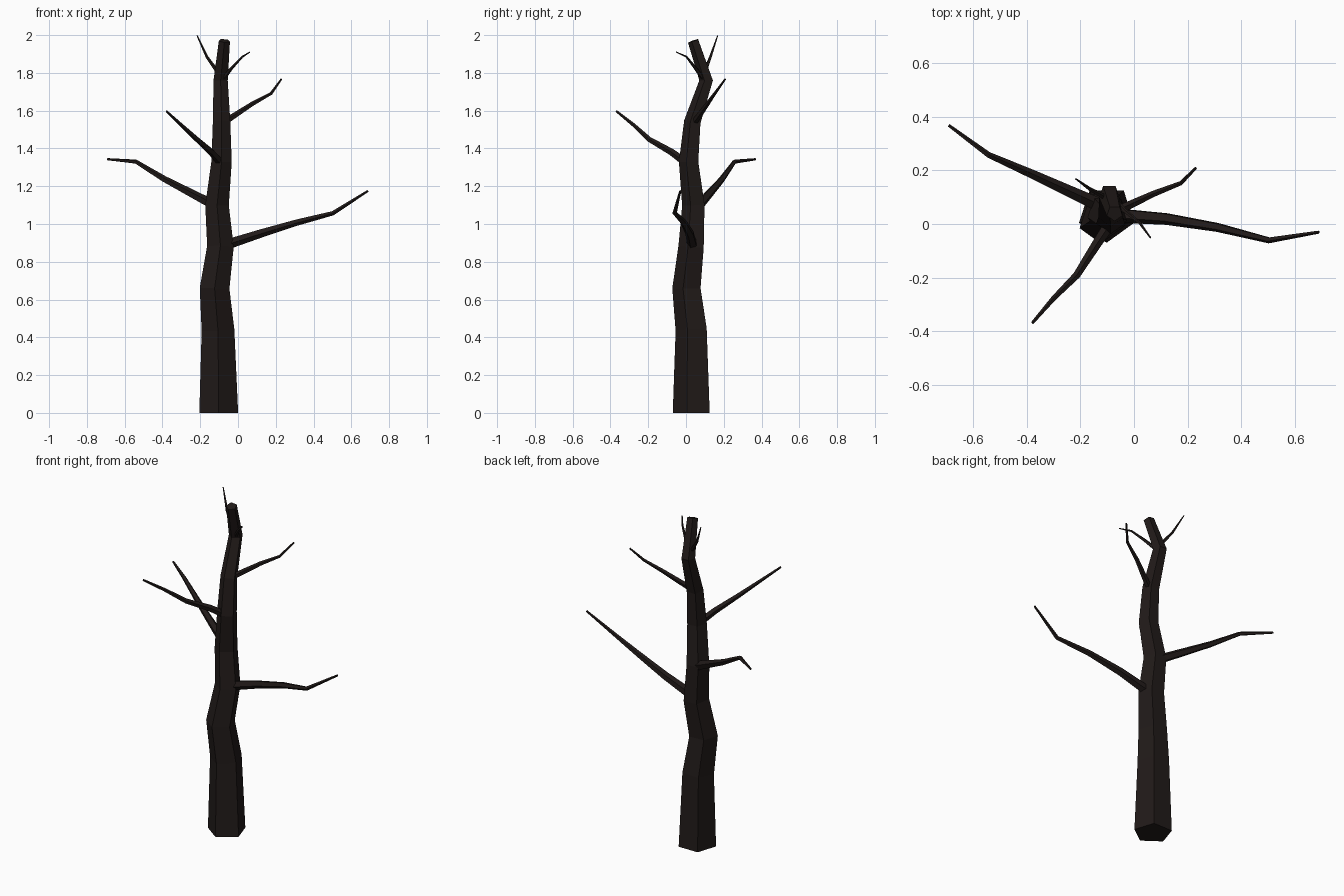
import bpy, bmesh, math
from mathutils import Vector

if "Cube" in bpy.data.objects:
    bpy.data.objects.remove(bpy.data.objects["Cube"])

bark = bpy.data.materials.new("dark_bark")
bark.diffuse_color = (0.015, 0.0105, 0.0095, 1)
bark.use_nodes = True
bark.node_tree.nodes["Principled BSDF"].inputs["Base Color"].default_value = bark.diffuse_color


def limb(name, path, r0, r1, sides=5, flat_base=False):
    """Tapered low-poly tube through the path points, capped at both ends."""
    pts = [Vector(p) for p in path]
    n = len(pts)
    dist = [0.0]
    for a, b in zip(pts, pts[1:]):
        dist.append(dist[-1] + (b - a).length)
    up = Vector((0, 0, 1))
    bm = bmesh.new()
    rings = []
    for i, p in enumerate(pts):
        before = (p - pts[max(i - 1, 0)]).normalized()
        after = (pts[min(i + 1, n - 1)] - p).normalized()
        t = (before + after).normalized()
        if flat_base and i == 0:
            t = up
        turn = up.rotation_difference(t)
        r = r0 + (r1 - r0) * dist[i] / dist[-1]
        ring = []
        for k in range(sides):
            a = math.radians(270) + math.tau * k / sides
            ring.append(bm.verts.new(p + turn @ Vector((r * math.cos(a), r * math.sin(a), 0))))
        rings.append(ring)
    for lo, hi in zip(rings, rings[1:]):
        for k in range(sides):
            j = (k + 1) % sides
            bm.faces.new((lo[k], lo[j], hi[j], hi[k]))
    bm.faces.new(rings[0][::-1])
    bm.faces.new(rings[-1])
    bmesh.ops.recalc_face_normals(bm, faces=bm.faces)
    mesh = bpy.data.meshes.new(name)
    bm.to_mesh(mesh)
    bm.free()
    mesh.materials.append(bark)
    obj = bpy.data.objects.new(name, mesh)
    bpy.context.collection.objects.link(obj)
    return obj


# Crooked trunk
limb("trunk", [(-.102, .038, 0), (-.104, .037, .22), (-.106, .036, .44),
               (-.124, .010, .66), (-.093, .034, .88), (-.111, .045, 1.10),
               (-.087, .019, 1.33), (-.087, .038, 1.54), (-.092, .110, 1.76),
               (-.072, .040, 1.97)], .108, .031, flat_base=True)

# Main branches
limb("lower_right_branch", [(-.08, .035, .885), (.12, .02, .95), (.31, -.012, 1.008),
                            (.502, -.06, 1.057), (.688, -.03, 1.175)], .029, .006)
limb("left_branch", [(-.13, .07, 1.10), (-.39, .19, 1.237),
                     (-.542, .257, 1.33), (-.69, .367, 1.343)], .027, .006)
limb("front_left_branch", [(-.09, .0, 1.325), (-.14, -.075, 1.38), (-.215, -.193, 1.447),
                           (-.30, -.278, 1.525), (-.378, -.368, 1.597)], .022, .006)
limb("upper_right_branch", [(-.07, .045, 1.54), (.075, .113, 1.635),
                            (.175, .152, 1.69), (.23, .208, 1.767)], .018, .005)

# Twigs near the top
limb("top_left_twig", [(-.09, .09, 1.78), (-.165, .13, 1.885), (-.217, .168, 1.998)], .012, .003)
limb("top_right_twig", [(-.08, .095, 1.765), (-.035, .05, 1.825),
                        (.022, .003, 1.885), (.062, -.052, 1.91)], .012, .003)
